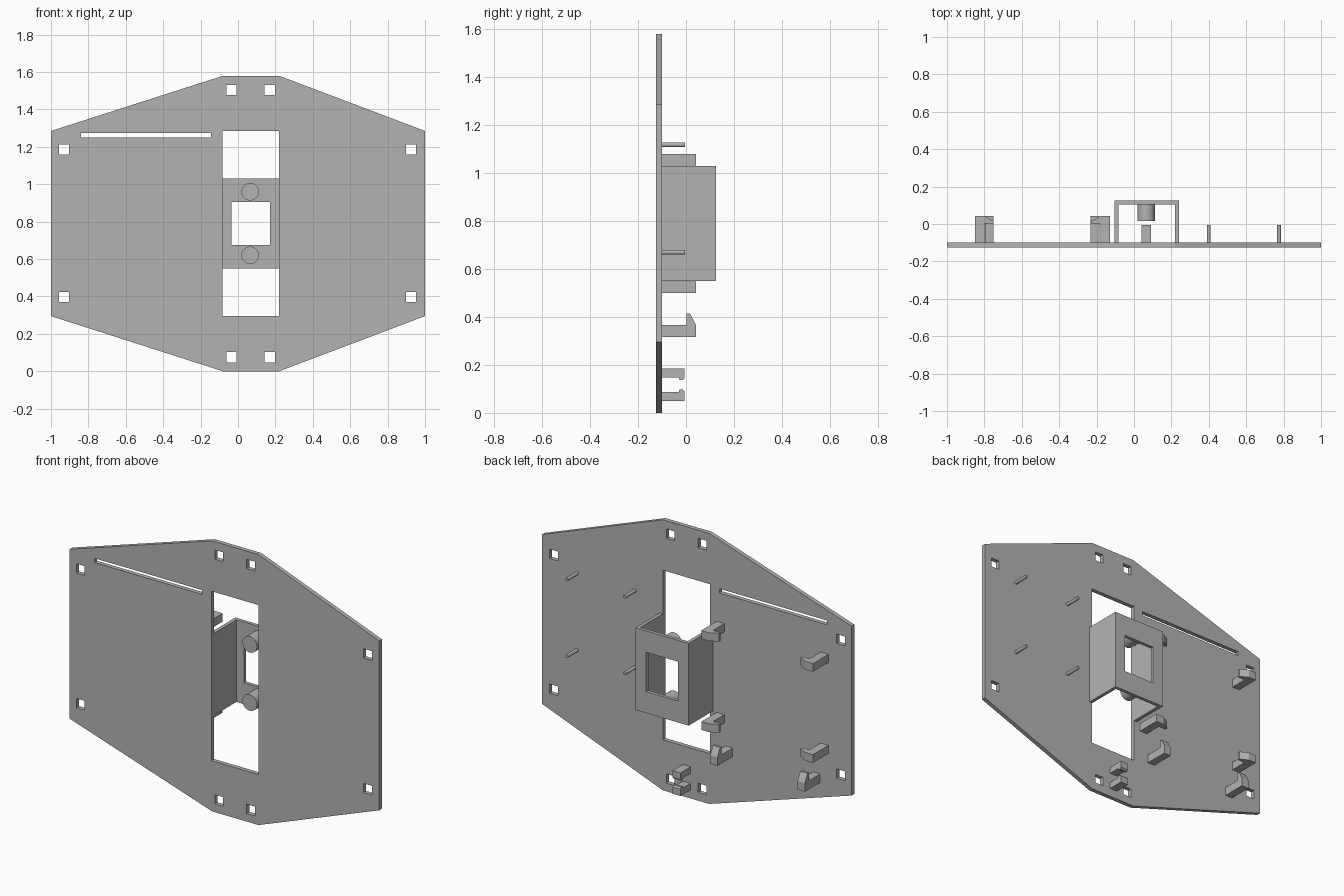
import bpy, bmesh
from mathutils import Matrix, Vector

cube = bpy.data.objects.get("Cube")
if cube:
    bpy.data.objects.remove(cube, do_unlink=True)

grey = bpy.data.materials.new("plain_grey")
grey.use_nodes = True
colour = (0.45, 0.45, 0.45, 1)
grey.diffuse_color = colour
grey.node_tree.nodes["Principled BSDF"].inputs["Base Color"].default_value = colour

AXIS = {"x": Vector((1, 0, 0)), "y": Vector((0, 1, 0)), "z": Vector((0, 0, 1))}


def rect(u0, u1, v0, v1):
    return [(u0, v0), (u1, v0), (u1, v1), (u0, v1)]


def prism(name, loops, start, end, axes):
    """Extrude an outline (first loop) with holes (other loops); axes = u, v, depth."""
    curve = bpy.data.curves.new(name, "CURVE")
    curve.dimensions = "2D"
    curve.fill_mode = "BOTH"
    curve.extrude = (end - start) / 2
    for loop in loops:
        spline = curve.splines.new("POLY")
        spline.points.add(len(loop) - 1)
        spline.use_cyclic_u = True
        for point, (u, v) in zip(spline.points, loop):
            point.co = (u, v, 0, 1)
    helper = bpy.data.objects.new(name + "_curve", curve)
    bpy.context.collection.objects.link(helper)
    bpy.context.view_layer.update()
    mesh = bpy.data.meshes.new_from_object(
        helper.evaluated_get(bpy.context.evaluated_depsgraph_get()))
    bpy.data.objects.remove(helper, do_unlink=True)
    bpy.data.curves.remove(curve)

    u, v, w = (AXIS[a] for a in axes)
    basis = Matrix((u, v, w)).transposed().to_4x4()
    basis.translation = w * (start + end) / 2
    bm = bmesh.new()
    bm.from_mesh(mesh)
    bm.transform(basis)
    bmesh.ops.remove_doubles(bm, verts=bm.verts, dist=0.0005)
    bmesh.ops.recalc_face_normals(bm, faces=bm.faces)
    for face in bm.faces:
        face.smooth = False
        face.material_index = 0
    bm.to_mesh(mesh)
    bm.free()
    mesh.name = name
    mesh.materials.clear()
    mesh.materials.append(grey)
    obj = bpy.data.objects.new(name, mesh)
    bpy.context.collection.objects.link(obj)
    return obj


def rod(name, x, z, radius, y0, y1, sides):
    bpy.ops.mesh.primitive_cylinder_add(
        vertices=sides, radius=radius, depth=y1 - y0,
        location=(x, (y0 + y1) / 2, z), rotation=(1.5708, 0, 0))
    obj = bpy.context.object
    obj.name = name
    obj.data.materials.append(grey)
    bpy.ops.object.shade_smooth_by_angle()


BACK = -0.10            # rear face of the plate
WIN_L, WIN_R = -0.084, 0.22

# Main plate with window, slot and mounting holes
outline = [(-1, 0.295), (-0.08, 0), (0.22, 0), (1, 0.295),
           (1, 1.285), (0.22, 1.58), (-0.08, 1.58), (-1, 1.285)]
centres = [(x, z) for x in (-0.035, 0.17) for z in (0.075, 1.505)]
centres += [(x, z) for x in (-0.93, 0.925) for z in (0.398, 1.185)]
h = 0.027
holes = [rect(x - h, x + h, z - h, z + h) for x, z in centres]
prism("main_plate",
      [outline, rect(WIN_L, WIN_R, 0.295, 1.285), rect(-0.84, -0.145, 1.25, 1.275)] + holes,
      -0.125, BACK, "xzy")

# Box bracket behind the window
prism("bracket_back", [rect(-0.105, 0.24, 0.55, 1.03), rect(-0.035, 0.17, 0.675, 0.905)],
      0.105, 0.125, "xzy")
for side, x0, x1 in (("right", -0.105, WIN_L), ("left", WIN_R, 0.24)):
    prism("bracket_wall_" + side, [rect(x0, x1, 0.55, 1.03)], BACK, 0.105, "xzy")
for label, z in (("lower", 0.62), ("upper", 0.96)):
    rod("bracket_stud_" + label, 0.065, z, 0.047, 0.015, 0.105, 32)

# Thin pegs
for x in (0.4, 0.775):
    for z in (0.67, 1.118):
        rod("peg", x, z, 0.01, BACK, -0.005, 16)


# Snap clips: an arm from the plate with a sloped hook at its tip
def clip_profile(base, direction):
    steps = [(BACK, 0), (0.042, 0), (0.042, 0.05), (0.016, 0.098), (0.003, 0.098),
             (0.003, 0.05), (BACK, 0.05)]
    return [(y, base + direction * s) for y, s in steps]


for z in (0.5, 1.032):
    prism("side_clip_outer", [clip_profile(-0.85, 1)], z, z + 0.048, "yxz")
    prism("side_clip_inner", [clip_profile(-0.128, -1)], z, z + 0.048, "yxz")
for x in (-0.797, -0.232):
    prism("bottom_clip", [clip_profile(0.317, 1)], x, x + 0.047, "yzx")

# Pair of small facing hooks
for label, base, d in (("lower", 0.05, 1), ("upper", 0.185, -1)):
    steps = [(BACK, 0), (-0.006, 0), (-0.006, 0.04), (-0.015, 0.048), (-0.027, 0.048),
             (-0.03, 0.038), (BACK, 0.038)]
    prism("cable_hook_" + label, [[(y, base + d * s) for y, s in steps]], 0.04, 0.09, "yzx")
